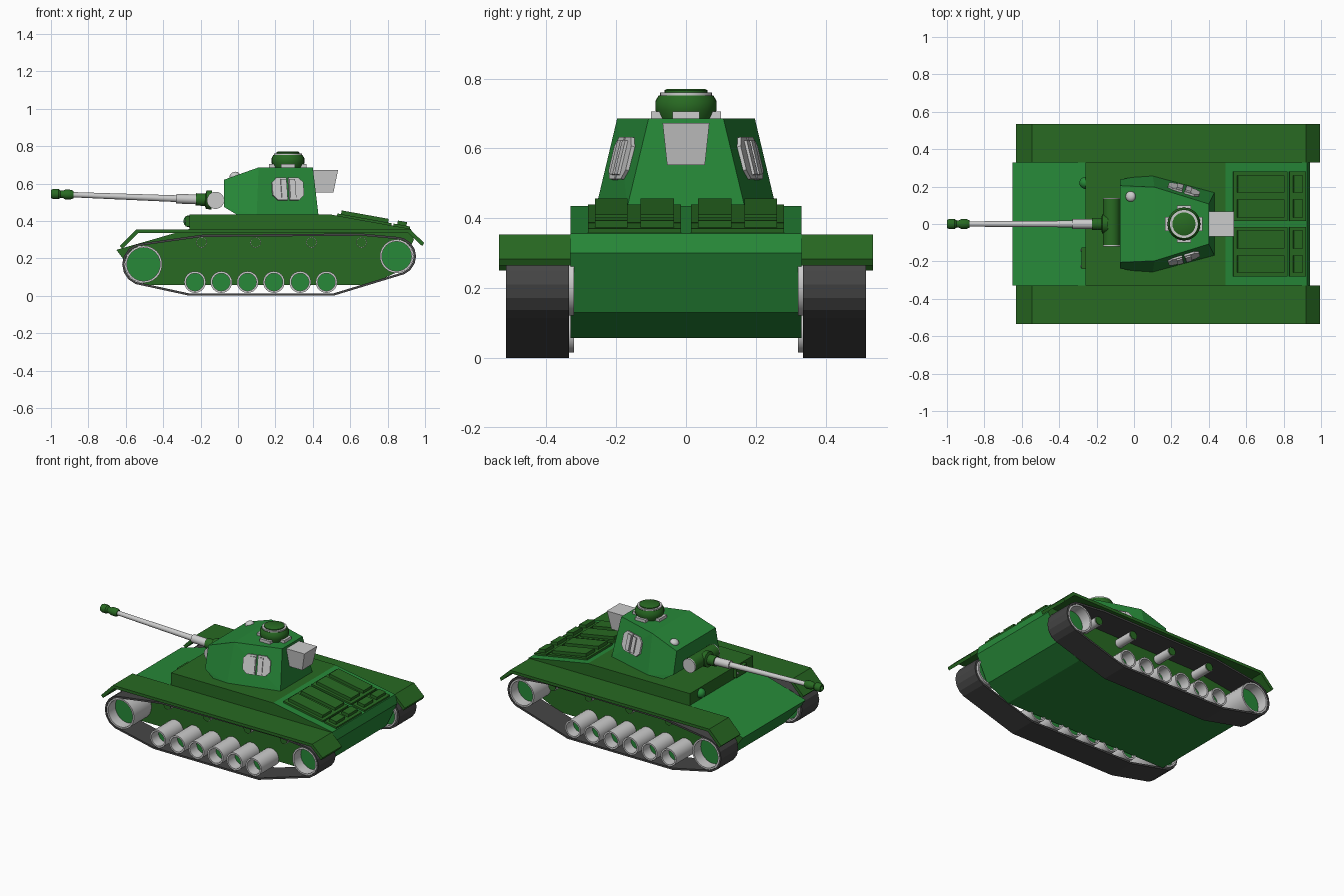
import bpy, bmesh
from math import sin, cos, pi, radians, atan2
from mathutils import Vector, Matrix
from mathutils.geometry import convex_hull_2d

if "Cube" in bpy.data.objects:
    bpy.data.objects.remove(bpy.data.objects["Cube"])


def material(name, rgb):
    m = bpy.data.materials.new(name)
    m.diffuse_color = (*rgb, 1)
    m.use_nodes = True
    m.node_tree.nodes["Principled BSDF"].inputs["Base Color"].default_value = m.diffuse_color
    return m


GREEN = material("green_paint", (0.02, 0.25, 0.04))
OLIVE = material("olive_paint", (0.021, 0.144, 0.016))
DARK = material("track_rubber", (0.06, 0.06, 0.06))


def finish(name, bm, mat=None, smooth=False, mirror=False):
    bmesh.ops.remove_doubles(bm, verts=bm.verts, dist=1e-5)
    bmesh.ops.recalc_face_normals(bm, faces=bm.faces)
    me = bpy.data.meshes.new(name)
    bm.to_mesh(me)
    bm.free()
    if smooth:
        me.polygons.foreach_set("use_smooth", [True] * len(me.polygons))
        me.set_sharp_from_angle(angle=radians(32))
    if mat:
        me.materials.append(mat)
    ob = bpy.data.objects.new(name, me)
    bpy.context.collection.objects.link(ob)
    if mirror:
        mod = ob.modifiers.new("mirror", 'MIRROR')
        mod.use_axis = (False, True, False)
        mod.use_mirror_merge = False
    return ob


def prism(name, outline, y0, y1, mat=None, matrix=Matrix(), **kw):
    """Extrude an xz outline from y0 to y1."""
    bm = bmesh.new()
    f = bm.faces.new([bm.verts.new((x, y0, z)) for x, z in outline])
    ext = bmesh.ops.extrude_face_region(bm, geom=[f])["geom"]
    bmesh.ops.translate(bm, vec=(0, y1 - y0, 0),
                        verts=[v for v in ext if isinstance(v, bmesh.types.BMVert)])
    bm.transform(matrix)
    return finish(name, bm, mat, **kw)


def box(name, x, y, z, mat=None, matrix=Matrix(), **kw):
    outline = [(x[0], z[0]), (x[1], z[0]), (x[1], z[1]), (x[0], z[1])]
    return prism(name, outline, y[0], y[1], mat, matrix, **kw)


def hull(name, half, mat=None):
    """Convex solid from points given for one side only."""
    bm = bmesh.new()
    for x, y, z in half:
        bm.verts.new((x, y, z))
        bm.verts.new((x, -y, z))
    bmesh.ops.convex_hull(bm, input=bm.verts)
    bmesh.ops.dissolve_limit(bm, angle_limit=radians(1), verts=bm.verts, edges=bm.edges)
    return finish(name, bm, mat)


def lathe(name, prof, origin, axis, mat=None, n=24, loop=False, mirror=False):
    """Revolve (radius, distance along axis) pairs about an axis."""
    bm = bmesh.new()
    q = Vector((0, 0, 1)).rotation_difference(Vector(axis)).to_matrix().to_4x4()
    rings = [[bm.verts.new((r * cos(2 * pi * i / n), r * sin(2 * pi * i / n), h))
              for i in range(n)] for r, h in prof]
    pairs = list(zip(rings, rings[1:] + rings[:1]))
    for a, b in pairs if loop else pairs[:-1]:
        for i in range(n):
            bm.faces.new((a[i], a[(i + 1) % n], b[(i + 1) % n], b[i]))
    if not loop:
        bm.faces.new(rings[0])
        bm.faces.new(rings[-1])
    bm.transform(Matrix.Translation(origin) @ q)
    return finish(name, bm, mat, True, mirror)


# Hull with olive flanks
body = prism("hull", [(-0.65, 0.245), (-0.26, 0.357), (0.49, 0.357), (0.49, 0.435),
                      (0.925, 0.357), (0.94, 0.30), (0.86, 0.13), (0.70, 0.057),
                      (-0.50, 0.057), (-0.62, 0.205)], -0.33, 0.33, GREEN)
body.data.materials.append(OLIVE)
for p in body.data.polygons:
    p.material_index = int(abs(p.normal.y) > 0.9)
box("superstructure", (-0.26, 0.49), (-0.33, 0.33), (0.34, 0.435), OLIVE)

# Fenders with angled end flaps
prism("fender", [(-0.632, 0.265), (-0.545, 0.354), (0.92, 0.354), (0.995, 0.283),
                 (0.985, 0.265), (0.91, 0.335), (-0.535, 0.335), (-0.618, 0.25)],
      0.33, 0.535, OLIVE, mirror=True)

# Tracks: convex belt around the end wheels
FRONT, REAR = (-0.505, 0.168, 0.100), (0.848, 0.211, 0.090)
pts = [(-0.26, 0), (0.51, 0), (-0.195, 0.326), (0.66, 0.333)]
for cx, cz, r in (FRONT, REAR):
    pts += [(cx + (r + 0.014) * cos(i * pi / 8), cz + (r + 0.014) * sin(i * pi / 8))
            for i in range(16)]
belt = [pts[i] for i in convex_hull_2d(pts)]
bm = bmesh.new()
edges = [[bm.verts.new((x, y, z)) for x, z in belt] for y in (0.335, 0.515)]
for i in range(len(belt)):
    j = (i + 1) % len(belt)
    bm.faces.new((edges[0][i], edges[0][j], edges[1][j], edges[1][i]))
track = finish("track", bm, DARK, mirror=True)
solid = track.modifiers.new("thickness", 'SOLIDIFY')
solid.thickness, solid.offset = 0.012, -1

# End wheels, road wheels and return rollers
wheels = [("end_wheel", *FRONT), ("end_wheel", *REAR)]
wheels += [("road_wheel", -0.23 + 0.1406 * i, 0.073, 0.058) for i in range(6)]
for name, x, z, r in wheels:
    k = r - 0.011
    lathe(name + "_rim", [(r, 0.32), (r, 0.513), (k, 0.513), (k, 0.32)],
          (x, 0, z), (0, 1, 0), loop=True, mirror=True)
    lathe(name + "_disc", [(k, 0.35), (k, 0.44)], (x, 0, z), (0, 1, 0), GREEN, mirror=True)
for x in (-0.195, 0.094, 0.393, 0.66):
    lathe("return_roller", [(0.029, 0.32), (0.029, 0.46)], (x, 0, 0.285), (0, 1, 0),
          n=16, mirror=True)
    lathe("roller_cap", [(0.026, 0.455), (0.026, 0.465)], (x, 0, 0.285), (0, 1, 0),
          OLIVE, n=16, mirror=True)

# Engine deck hatches, laid on the sloping deck
deck = (Matrix.Translation((0.49, 0, 0.435))
        @ Matrix.Rotation(atan2(0.078, 0.435), 4, 'Y'))
for name, x0, x1 in (("large_hatch", 0.04, 0.335), ("small_hatch", 0.345, 0.435)):
    box(name, (x0, x1), (0.015, 0.28), (-0.005, 0.012), OLIVE, deck, mirror=True)
    for y0, y1 in ((0.035, 0.13), (0.168, 0.26)):
        box(name + "_panel", (x0 + 0.02, x1 - 0.02), (y0, y1), (0, 0.032), OLIVE, deck,
            mirror=True)

# Ball mount and vision slit on the front plate
lathe("ball_mount", [(0.032 * cos(a * pi / 12), 0.032 * sin(a * pi / 12)) for a in range(6)],
      (-0.26, 0.22, 0.398), (-1, 0, 0), GREEN, n=16)
box("driver_visor", (-0.282, -0.25), (-0.24, -0.125), (0.37, 0.425), OLIVE)
for y in (-0.225, -0.14):
    lathe("visor_bolt", [(0.007, 0), (0.007, 0.006)], (-0.281, y, 0.398), (-1, 0, 0), n=8)

# Turret and rear stowage bin
hull("turret", [(-0.075, 0.205, 0.62), (-0.075, 0.238, 0.475), (-0.005, 0.25, 0.433),
                (0.11, 0.197, 0.686), (0.10, 0.257, 0.433), (0.40, 0.107, 0.686),
                (0.43, 0.168, 0.433)], GREEN)
hull("stowage_bin", [(0.39, 0.067, 0.672), (0.535, 0.067, 0.672),
                     (0.40, 0.054, 0.552), (0.51, 0.054, 0.552)])

# Two-leaf side hatches on the turret flanks
u = Vector((1, -0.293, 0)).normalized()
n = Vector((0.293, 1, 0.258)).normalized()
w = u.cross(n)
side = Matrix((u, n, w)).transposed().to_4x4()
side.translation = (0.265, 0.178, 0.57)
for s in (-1, 1):
    leaf = [(0.005, -0.062), (0.06, -0.062), (0.087, -0.035),
            (0.087, 0.035), (0.06, 0.062), (0.005, 0.062)]
    prism("side_hatch", [(s * a, b) for a, b in leaf], -0.01, 0.012, None, side, mirror=True)
    box("side_hatch_rib", sorted((s * 0.008, s * 0.04)), (0, 0.02), (-0.05, 0.05), None, side,
        mirror=True)

# Commander's cupola
top = (0.267, 0, 0)
lathe("cupola", [(0.075, 0.68), (0.088, 0.71), (0.088, 0.735), (0.078, 0.752), (0.07, 0.752)],
      top, (0, 0, 1), OLIVE)
lathe("cupola_ring", [(0.075, 0.75), (0.075, 0.76), (0.056, 0.76), (0.056, 0.75)],
      top, (0, 0, 1), loop=True)
lathe("cupola_lid", [(0.062, 0.75), (0.062, 0.766), (0.055, 0.77)], top, (0, 0, 1), OLIVE)
for i in range(4):
    m = Matrix.Translation(top) @ Matrix.Rotation(i * pi / 2, 4, 'Z')
    box("vision_block", (0.06, 0.1), (-0.038, 0.038), (0.68, 0.705), None, m)

# Roof periscope
lathe("periscope", [(0.028, -0.01)] + [(0.028 * cos(a * pi / 12), 0.02 * sin(a * pi / 12))
                                       for a in range(6)],
      (-0.018, 0.147, 0.642), (-0.33, 0, 0.94), n=16)

# Mantlet drum with grey end caps
lathe("mantlet", [(0.046, -0.113), (0.046, 0.133)], (-0.12, 0, 0.51), (0, 1, 0), OLIVE)
for y0, y1 in ((-0.12, -0.11), (0.13, 0.14)):
    lathe("mantlet_cap", [(0.046, y0), (0.046, y1)], (-0.12, 0, 0.51), (0, 1, 0))

# Gun, tilted slightly upwards
base, aim = (-0.12, 0, 0.511), Vector((-1, 0, 0.038))
lathe("gun_collar", [(0.05, 0.02), (0.05, 0.05), (0.033, 0.055), (0.033, 0.105)],
      base, aim, OLIVE)
lathe("gun_sleeve", [(0.026, 0.10), (0.026, 0.21)], base, aim)
lathe("gun_barrel", [(0.018, 0.20), (0.014, 0.78)], base, aim)
lathe("muzzle_brake", [(0.02, 0.76), (0.026, 0.775), (0.026, 0.805), (0.02, 0.815),
                       (0.02, 0.83), (0.027, 0.84), (0.027, 0.87), (0.022, 0.88),
                       (0.014, 0.88), (0.014, 0.86)], base, aim, OLIVE)
